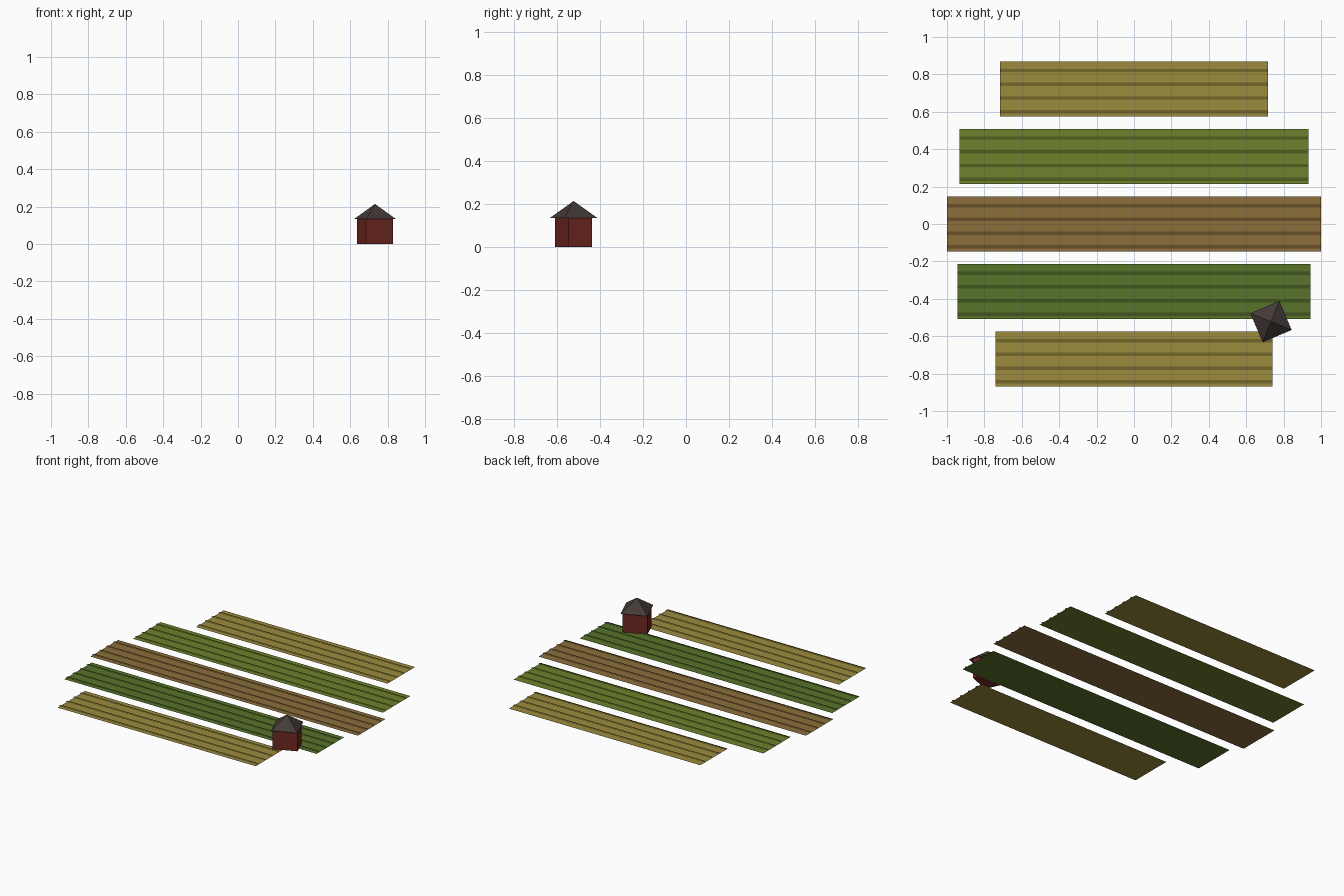
import bpy
import math

if "Cube" in bpy.data.objects:
    bpy.data.objects.remove(bpy.data.objects["Cube"])


def material(name, rgb):
    # picture colours converted to linear
    m = bpy.data.materials.new(name)
    m.diffuse_color = (*[c ** 2.2 for c in rgb], 1.0)
    m.use_nodes = True
    m.node_tree.nodes["Principled BSDF"].inputs["Base Color"].default_value = m.diffuse_color
    return m


def flat_strips(name, rects, z, mat):
    # one mesh of flat upward-facing rectangles (x half length, y centre, width)
    verts, faces = [], []
    for hx, y, w in rects:
        i = len(verts)
        verts += [(-hx, y - w / 2, z), (hx, y - w / 2, z),
                  (hx, y + w / 2, z), (-hx, y + w / 2, z)]
        faces.append((i, i + 1, i + 2, i + 3))
    me = bpy.data.meshes.new(name)
    me.from_pydata(verts, [], faces)
    me.materials.append(mat)
    ob = bpy.data.objects.new(name, me)
    bpy.context.collection.objects.link(ob)
    return ob


# Crop strips, front to back
WIDTH, PITCH = 0.294, 0.361
straw, dark_green = (0.60, 0.54, 0.25), (0.35, 0.45, 0.18)
brown, light_green = (0.54, 0.43, 0.24), (0.43, 0.50, 0.19)
fields = [("front_straw", 0.741, straw), ("front_green", 0.944, dark_green),
          ("middle_soil", 1.0, brown), ("back_green", 0.934, light_green),
          ("back_straw", 0.716, straw)]

for i, (name, half, rgb) in enumerate(fields):
    y = (i - 2) * PITCH
    flat_strips(name + "_field", [(half, y, WIDTH)], 0.0, material(name, rgb))
    # Furrow lines floating just above the field
    rows = [(half, y - 0.122 + k * WIDTH / 4, 0.018) for k in range(4)]
    flat_strips(name + "_furrows", rows, 0.006,
                material(name + "_furrow", [c * 0.74 for c in rgb]))

# Barn walls
X, Y, TURN, EAVE, TOP = 0.7325, -0.522, math.radians(23), 0.135, 0.214
bpy.ops.mesh.primitive_cube_add(size=1, location=(X, Y, EAVE / 2 + 0.001),
                                rotation=(0, 0, TURN))
walls = bpy.context.object
walls.name = "barn_walls"
walls.scale = (0.157, 0.12, EAVE)
walls.data.materials.append(material("barn_red", (0.43, 0.17, 0.15)))

# Four-sided pyramid roof
bpy.ops.mesh.primitive_cone_add(vertices=4, radius1=0.119, radius2=0,
                                depth=TOP - EAVE,
                                location=(X, Y, (TOP + EAVE) / 2))
roof = bpy.context.object
roof.name = "barn_roof"
# a cone corner sits on the axis, so turn it to the wall corners
roof.rotation_euler = (0, 0, TURN + math.pi / 4)
roof.data.materials.append(material("roof_grey", (0.27, 0.24, 0.23)))
